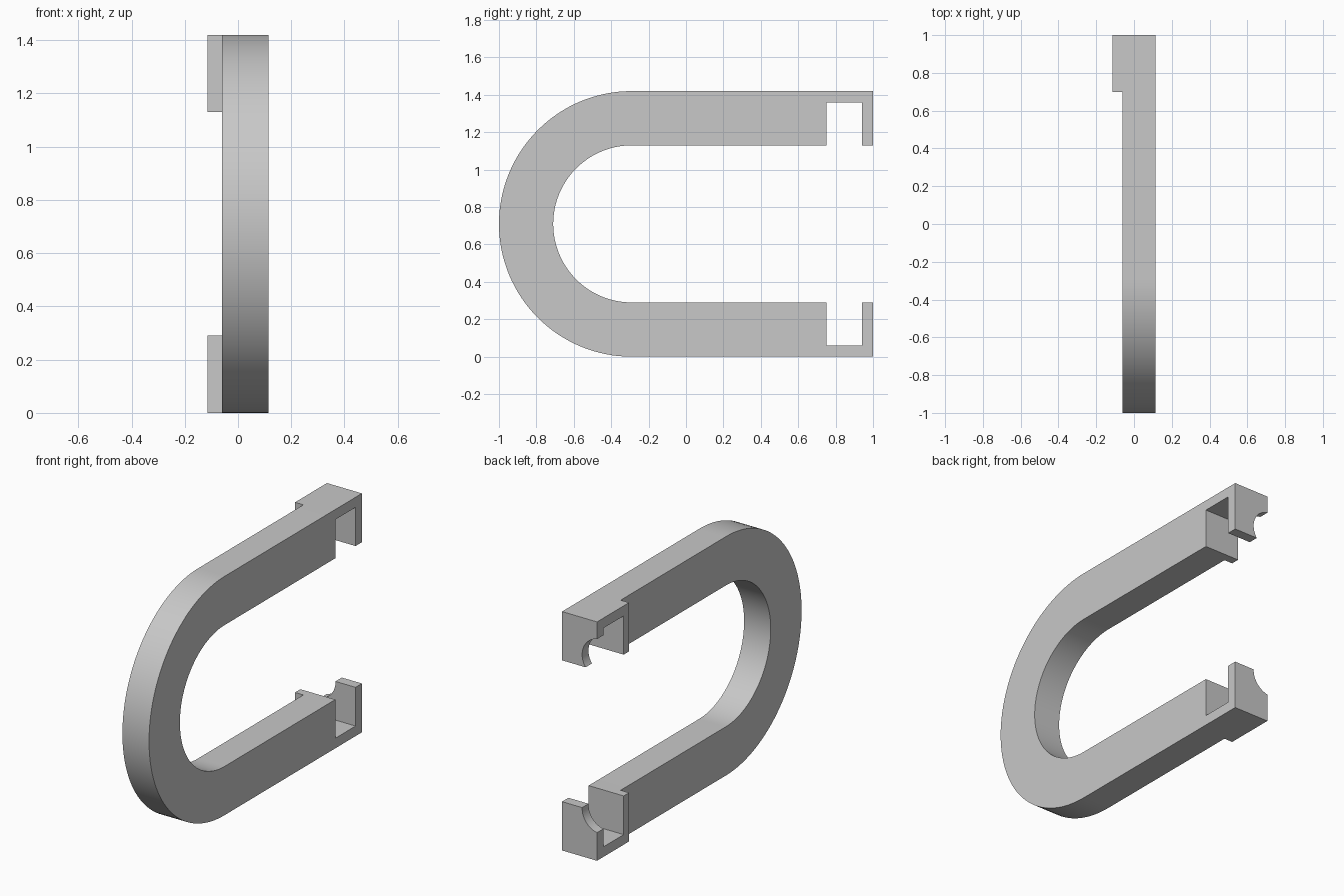
import bpy, bmesh, math

cube = bpy.data.objects.get("Cube")
if cube:
    bpy.data.objects.remove(cube, do_unlink=True)

grey = bpy.data.materials.new("plain grey")
grey.use_nodes = True
colour = (0.58, 0.58, 0.58, 1)
grey.diffuse_color = colour
grey.node_tree.nodes["Principled BSDF"].inputs["Base Color"].default_value = colour

HEIGHT, BAR = 1.42, 0.29
MID = HEIGHT / 2
BEND_Y = -0.29
RIGHT, LEFT = -0.115, 0.115


def extrude_profile(name, points, x0, x1):
    """Extrude a closed (y, z) profile between two x positions."""
    bm = bmesh.new()
    face = bm.faces.new([bm.verts.new((x0, y, z)) for y, z in points])
    out = bmesh.ops.extrude_face_region(bm, geom=[face])
    moved = [v for v in out["geom"] if isinstance(v, bmesh.types.BMVert)]
    bmesh.ops.translate(bm, verts=moved, vec=(x1 - x0, 0, 0))
    bmesh.ops.recalc_face_normals(bm, faces=bm.faces)
    mesh = bpy.data.meshes.new(name)
    bm.to_mesh(mesh)
    bm.free()
    mesh.materials.append(grey)
    obj = bpy.data.objects.new(name, mesh)
    bpy.context.collection.objects.link(obj)
    return obj


def smooth(obj):
    bpy.ops.object.select_all(action="DESELECT")
    obj.select_set(True)
    bpy.context.view_layer.objects.active = obj
    bpy.ops.object.shade_smooth_by_angle(angle=math.radians(30))


def bend(radius, steps=64):
    """Half circle from the top of the bend round the front to the bottom."""
    angles = [math.pi / 2 + math.pi * i / steps for i in range(steps + 1)]
    return [(BEND_Y + radius * math.cos(a), MID + radius * math.sin(a)) for a in angles]


# Bent bar: outer curve down, inner curve back up
outer, inner = bend(MID), bend(MID - BAR)
bar_end = 0.7
profile = ([(bar_end, HEIGHT)] + outer + [(bar_end, 0), (bar_end, BAR)]
           + inner[::-1] + [(bar_end, HEIGHT - BAR)])
smooth(extrude_profile("bent_bar", profile, -0.06, LEFT))

# Wider slotted brackets at both bar ends
bracket = [(0.7, 0), (1, 0), (1, BAR), (0.94, BAR), (0.94, 0.06),
           (0.75, 0.06), (0.75, BAR), (0.7, BAR)]
for name, flip, hole_z in (("lower", False, 0.285), ("upper", True, 1.2)):
    points = [(y, HEIGHT - z if flip else z) for y, z in bracket]
    obj = extrude_profile(name + "_bracket", points, RIGHT, LEFT)

    # Round bite through the end plate
    bpy.ops.mesh.primitive_cylinder_add(vertices=64, radius=0.12, depth=0.2,
                                        location=(-0.137, 0.98, hole_z),
                                        rotation=(math.pi / 2, 0, 0))
    cutter = bpy.context.object
    cutter.name = name + "_bite_cutter"
    cutter.data.materials.append(grey)
    cut = obj.modifiers.new("round bite", "BOOLEAN")
    cut.operation = "DIFFERENCE"
    cut.solver = "EXACT"
    cut.object = cutter
    bpy.ops.object.select_all(action="DESELECT")
    obj.select_set(True)
    bpy.context.view_layer.objects.active = obj
    bpy.ops.object.modifier_apply(modifier=cut.name)
    bpy.data.objects.remove(cutter, do_unlink=True)
    smooth(obj)
